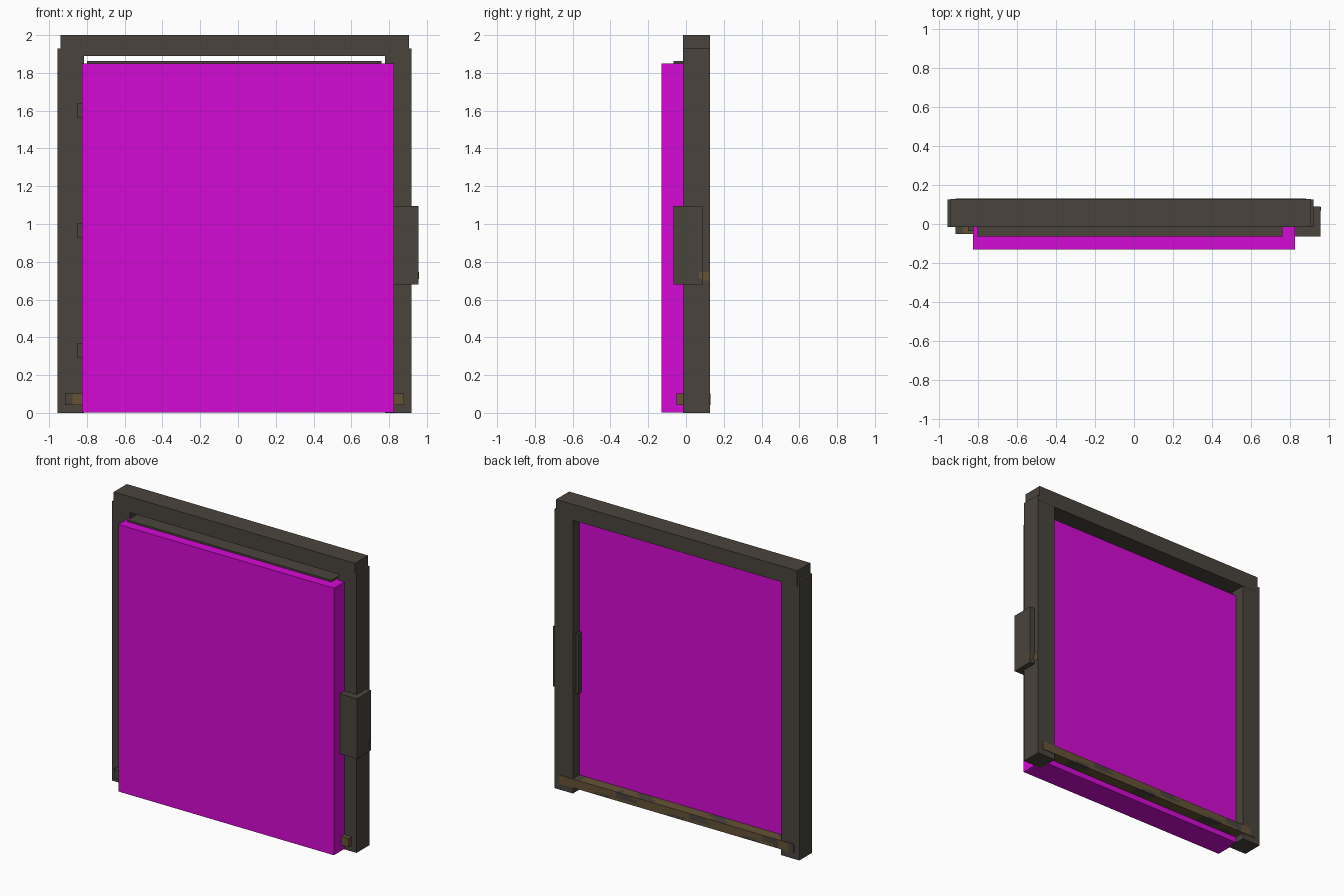
import bpy, bmesh, math

if "Cube" in bpy.data.objects:
    bpy.data.objects.remove(bpy.data.objects["Cube"])


def material(name, rgb):
    m = bpy.data.materials.new(name)
    m.diffuse_color = (*rgb, 1)
    m.use_nodes = True
    m.node_tree.nodes["Principled BSDF"].inputs["Base Color"].default_value = m.diffuse_color
    return m


DARK = material("dark_metal", (0.068, 0.058, 0.045))
BROWN = material("rust_brown", (0.13, 0.085, 0.036))
MAGENTA = material("magenta", (0.66, 0.003, 0.66))


def box(name, lo, hi, mat):
    bm = bmesh.new()
    bmesh.ops.create_cube(bm, size=1)
    for v in bm.verts:
        v.co = [lo[i] + (v.co[i] + 0.5) * (hi[i] - lo[i]) for i in range(3)]
    me = bpy.data.meshes.new(name)
    bm.to_mesh(me)
    bm.free()
    me.materials.append(mat)
    ob = bpy.data.objects.new(name, me)
    bpy.context.collection.objects.link(ob)
    return ob


FRONT, BACK = -0.015, 0.126

# Door frame
box("left_post", (-0.955, FRONT, 0), (-0.815, BACK, 1.93), DARK)
box("right_post", (0.777, FRONT, 0), (0.918, BACK, 1.93), DARK)
box("top_beam", (-0.94, FRONT - 0.001, 1.89), (0.905, BACK + 0.001, 2.0), DARK)

# Door panel inside the large magenta slab
box("door_panel", (-0.80, -0.065, 0.02), (0.76, 0.045, 1.862), DARK)
box("magenta_slab", (-0.825, -0.13, 0.003), (0.825, 0.055, 1.85), MAGENTA)

# Lock box and hinges
box("lock_box", (0.76, -0.065, 0.68), (0.955, 0.09, 1.095), DARK)
for i, z in enumerate((0.29, 0.925, 1.56)):
    box(f"hinge_{i + 1}", (-0.85, -0.035, z), (-0.77, 0.03, z + 0.08), DARK)

# Bottom rail, brown with dark worn patches
rail = box("bottom_rail", (-0.915, -0.05, 0.042), (0.88, 0.13, 0.102), BROWN)
rail.data.materials.append(DARK)
bm = bmesh.new()
bm.from_mesh(rail.data)


def slice_rail(axis, at):
    co, no = [0, 0, 0], [0, 0, 0]
    co[axis], no[axis] = at, 1
    bmesh.ops.bisect_plane(bm, geom=bm.verts[:] + bm.edges[:] + bm.faces[:],
                           plane_co=co, plane_no=no)


for i in range(1, 45):
    slice_rail(0, -0.915 + i * 0.04)
for z in (0.062, 0.082):
    slice_rail(2, z)
for y in (0.05, 0.09):
    slice_rail(1, y)
for f in bm.faces:
    x, y, z = f.calc_center_median()
    worn = math.sin(x * 11 + z * 45) + 0.7 * math.sin(x * 23 - z * 70 + y * 30 + 1)
    f.material_index = 1 if x < -0.875 or (abs(x) < 0.8 and worn > 0.55) else 0
bm.to_mesh(rail.data)
bm.free()

# Small rust patches beside the lock
box("post_rust_patch", (0.916, 0.09, 0.70), (0.920, 0.125, 0.745), BROWN)
box("lock_rust_patch", (0.953, 0.07, 0.71), (0.957, 0.088, 0.745), BROWN)
